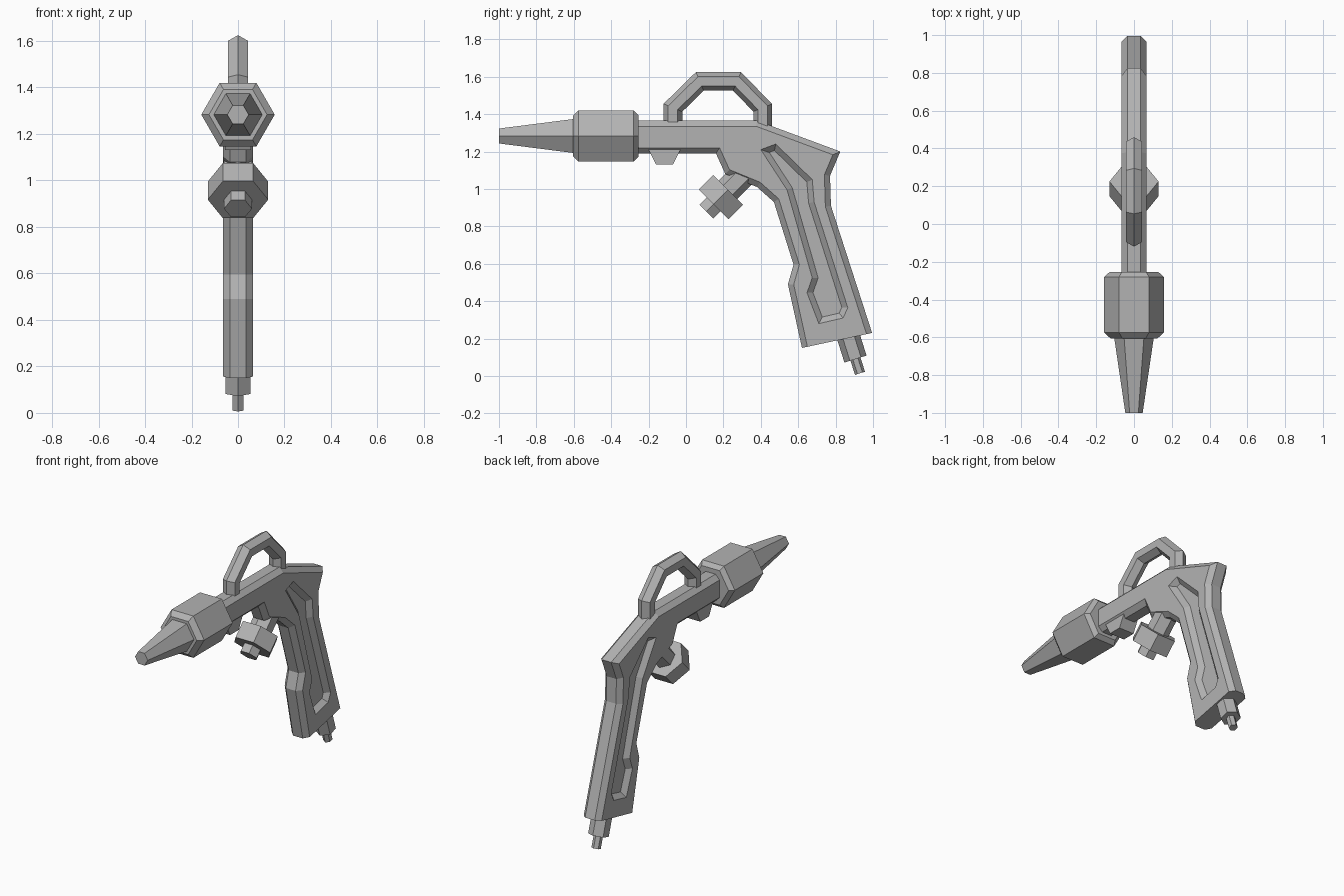
import bpy, bmesh, math
from mathutils import Vector

cube = bpy.data.objects.get("Cube")
if cube:
    bpy.data.objects.remove(cube, do_unlink=True)

# Single grey finish
grey = bpy.data.materials.new("plain_grey")
grey.use_nodes = True
tone = (0.45, 0.45, 0.45, 1)
grey.diffuse_color = tone
grey.node_tree.nodes["Principled BSDF"].inputs["Base Color"].default_value = tone


def offset(points, dists, closed=True):
    """Move each edge of a (y, z) line sideways by its distance, with mitred corners."""
    pts = [Vector(p) for p in points]
    n = len(pts)
    area = sum(pts[i - 1].cross(pts[i]) for i in range(n))
    sign = 1 if area > 0 or not closed else -1
    count = n if closed else n - 1
    normals = []
    for i in range(count):
        d = (pts[(i + 1) % n] - pts[i]).normalized()
        normals.append(Vector((-d.y, d.x)) * sign)
    out = []
    for i, p in enumerate(pts):
        a = i - 1 if closed else max(i - 1, 0)
        b = i if closed else min(i, count - 1)
        na, nb, da, db = normals[a], normals[b], dists[a], dists[b]
        det = na.cross(nb)
        if abs(det) < 1e-5:
            out.append(p + na * da)
        else:
            out.append(p + Vector((da * nb.y - db * na.y, db * na.x - da * nb.x)) / det)
    return out


def loft(name, rings):
    """Skin a list of equal closed rings and cap both ends."""
    bm = bmesh.new()
    loops = [[bm.verts.new(p) for p in ring] for ring in rings]
    for a, b in zip(loops, loops[1:]):
        for i in range(len(a)):
            j = (i + 1) % len(a)
            bm.faces.new((a[i], a[j], b[j], b[i]))
    bm.faces.new(loops[0][::-1])
    bm.faces.new(loops[-1])
    bmesh.ops.recalc_face_normals(bm, faces=bm.faces)
    mesh = bpy.data.meshes.new(name)
    bm.to_mesh(mesh)
    bm.free()
    mesh.materials.append(grey)
    obj = bpy.data.objects.new(name, mesh)
    bpy.context.collection.objects.link(obj)
    return obj


def slab(name, outline, layers, flat_edges=()):
    """Prism across x; each layer is (x, inset), and flat edges keep no inset."""
    rings = []
    for x, inset in layers:
        dists = [0 if i in flat_edges else inset for i in range(len(outline))]
        rings.append([(x, p.x, p.y) for p in offset(outline, dists)])
    return loft(name, rings)


def hex_turned(name, start, axis, profile, corner_on_x=True):
    """Six-sided turned part; profile is (distance along axis, corner radius)."""
    axis, side = Vector(axis).normalized(), Vector((1, 0, 0))
    up = axis.cross(side)
    if not corner_on_x:
        side, up = up, side
    rings = []
    for t, r in profile:
        c = Vector(start) + axis * t
        rings.append([c + r * (side * math.cos(k * math.pi / 3) + up * math.sin(k * math.pi / 3))
                      for k in range(6)])
    return loft(name, rings)


# Barrel and grip in one chamfered body
body = slab("body", [
    (-.4, 1.365), (.38, 1.365), (.825, 1.2), (.77, 1.07), (.775, .91), (.995, .23),
    (.62, .15), (.545, .49), (.575, .595), (.47, .93), (.38, 1.01), (.21, 1.08),
    (.16, 1.19), (-.4, 1.19)],
    [(-.065, .03), (-.035, 0), (.035, 0), (.065, .03)], flat_edges=(5, 13))

# Sloped recess in both sides of the grip
groove = [(.40, 1.21), (.48, 1.24), (.675, 1.05), (.685, .93), (.865, .365),
          (.84, .31), (.71, .28), (.647, .445), (.675, .525), (.54, .995)]
bpy.context.view_layer.objects.active = body
for s in (-1, 1):
    cutter = slab("groove_cutter", groove, [(s * .085, -.02), (s * .035, .03)])
    cutter.hide_render = True
    cut = body.modifiers.new("groove", "BOOLEAN")
    cut.operation, cut.solver, cut.object = "DIFFERENCE", "EXACT", cutter
    bpy.ops.object.modifier_apply(modifier=cut.name)
    bpy.data.objects.remove(cutter, do_unlink=True)

# Nozzle cone and its hexagonal collar
FORWARD = (0, -1, 0)
hex_turned("nozzle", (0, 0, 1.283), FORWARD, [(.55, .11), (.6, .105), (1, .046)])
hex_turned("nozzle_collar", (0, 0, 1.283), FORWARD,
           [(.255, .13), (.28, .158), (.575, .158), (.605, .125)])

# Hanging loop: hexagonal bar along a bent path
path = [(-.07, 1.3), (-.07, 1.434), (.074, 1.575), (.273, 1.575), (.41, 1.434), (.41, 1.3)]
sections = []
for k in range(6):
    a = k * math.pi / 3
    line = offset(path, [.05 * math.cos(a)] * 5, closed=False)
    sections.append([(.05 * math.sin(a), p.x, p.y) for p in line])
loft("hanging_loop", list(zip(*sections)))

# Tab below the barrel
slab("barrel_tab", [(-.2, 1.21), (-.03, 1.21), (-.07, 1.13), (-.16, 1.13)],
     [(-.055, 0), (.055, 0)])

# Valve: stem, nut and button, tilted down and forward
valve, tilt = (0, .225, .995), (0, -1, -1)
hex_turned("valve_stem", valve, tilt, [(-.12, .07), (.01, .07)], corner_on_x=False)
hex_turned("valve_nut", valve, tilt, [(0, .13), (.11, .13)])
hex_turned("valve_button", valve, tilt, [(.1, .06), (.165, .06)])

# Hose connector under the grip
hose, down = (0, .87, .205), (0, .3, -.95)
hex_turned("hose_connector", hose, down, [(-.05, .062), (.12, .062)], corner_on_x=False)
hex_turned("hose_tip", hose, down, [(.11, .028), (.2, .028)], corner_on_x=False)
